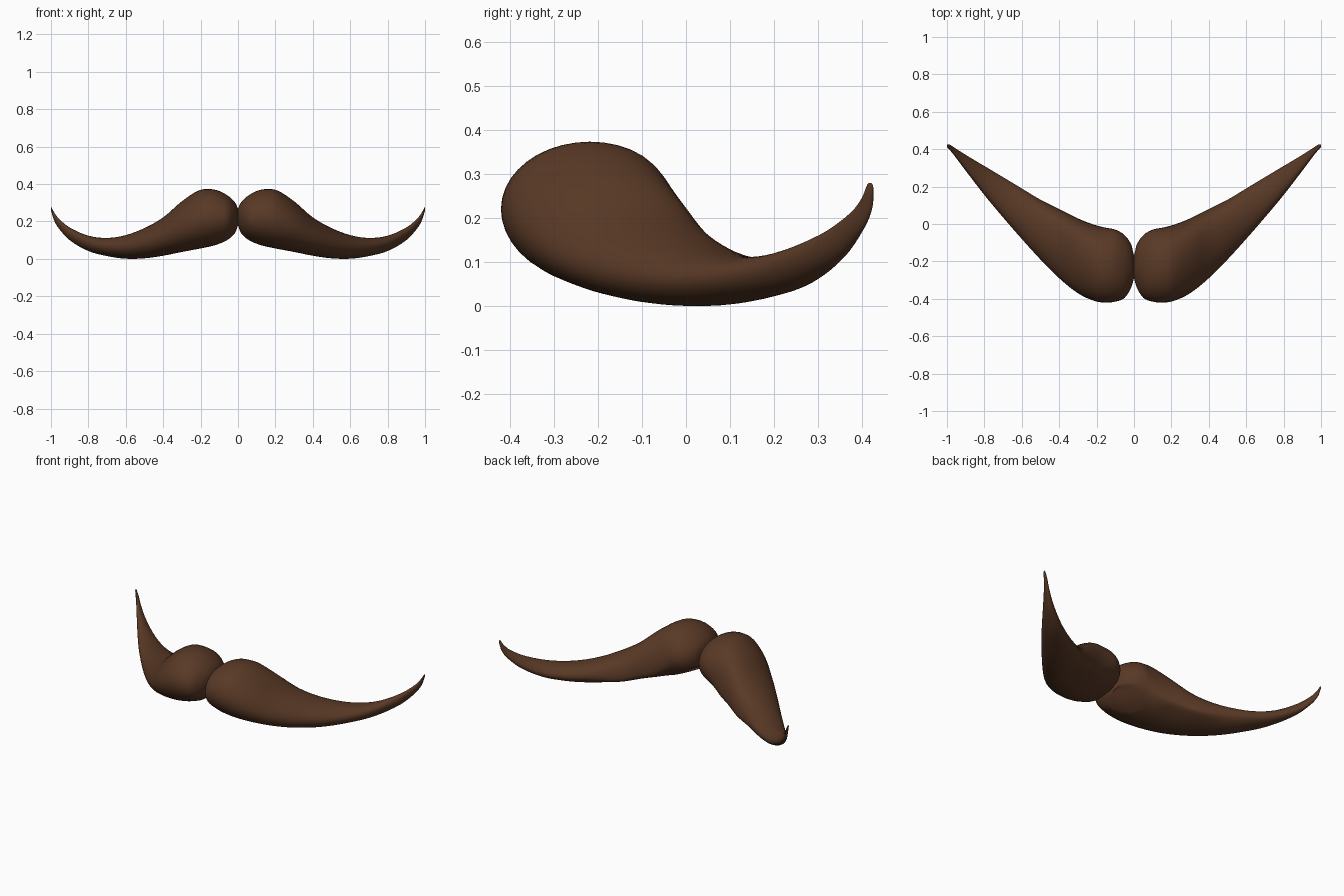
import bpy, bmesh, math
from mathutils import Vector

if "Cube" in bpy.data.objects:
    bpy.data.objects.remove(bpy.data.objects["Cube"])

# Brown hair colour
brown = bpy.data.materials.new("dark brown hair")
brown.diffuse_color = (0.10, 0.041, 0.019, 1)
brown.use_nodes = True
brown.node_tree.nodes["Principled BSDF"].inputs["Base Color"].default_value = brown.diffuse_color

# Stations along one wing: x, y front, y back, z bottom, z top
STATIONS = [
    (0.000, -0.29, -0.17, 0.180, 0.270),
    (0.015, -0.34, -0.11, 0.140, 0.300),
    (0.050, -0.395, -0.06, 0.102, 0.335),
    (0.100, -0.415, -0.03, 0.080, 0.363),
    (0.150, -0.420, -0.02, 0.066, 0.373),
    (0.210, -0.412, -0.005, 0.054, 0.366),
    (0.300, -0.370, 0.03, 0.037, 0.308),
    (0.400, -0.290, 0.08, 0.017, 0.222),
    (0.500, -0.190, 0.13, 0.003, 0.165),
    (0.600, -0.080, 0.19, 0.001, 0.127),
    (0.700, 0.035, 0.25, 0.015, 0.112),
    (0.800, 0.155, 0.31, 0.042, 0.124),
    (0.900, 0.285, 0.37, 0.100, 0.168),
    (0.960, 0.365, 0.408, 0.165, 0.217),
    (0.985, 0.395, 0.424, 0.210, 0.252),
    (1.000, 0.410, 0.425, 0.260, 0.280),
]
SIDES, STEPS = 40, 4


def smooth_stations(rows):
    """Catmull-Rom interpolation between the stations."""
    out = []
    for i in range(len(rows) - 1):
        p0, p1 = rows[max(i - 1, 0)], rows[i]
        p2, p3 = rows[i + 1], rows[min(i + 2, len(rows) - 1)]
        h = p2[0] - p1[0]
        for s in range(STEPS):
            t = s / STEPS
            row = [p1[0] + h * t]
            for a, b, c, d in zip(p0[1:], p1[1:], p2[1:], p3[1:]):
                m1 = (c - a) / (p2[0] - p0[0]) * h
                m2 = (d - b) / (p3[0] - p1[0]) * h
                row.append((2*t**3 - 3*t*t + 1) * b + (t**3 - 2*t*t + t) * m1
                           + (3*t*t - 2*t**3) * c + (t**3 - t*t) * m2)
            out.append(row)
    return out + [rows[-1]]


def ramp(x, a, b):
    t = min(1, max(0, (x - a) / (b - a)))
    return t * t * (3 - 2 * t)


def section(x, y0, y1, z0, z1):
    """Oval section whose back edge sags low near the inner lobe."""
    sag = ramp(x, 0.08, 0.26) * (1 - ramp(x, 0.38, 0.62))
    mid, half = (z0 + z1) / 2, (z1 - z0) / 2
    for k in range(SIDES):
        a = 2 * math.pi * k / SIDES
        c, s = math.cos(a), math.sin(a)
        m = mid - 0.5 * sag * half * max(0, c) ** 2
        if s < 0:
            if c > 0:
                s = -abs(s) ** (1 - 0.35 * sag)
            z = m + (m - z0) * s
        else:
            z = m + (z1 - m) * s
        yield x, (y0 + y1) / 2 + (y1 - y0) / 2 * c, z


def build_wing(name, side):
    bm = bmesh.new()
    rings = [[bm.verts.new((side * x, y, z)) for x, y, z in section(*row)]
             for row in smooth_stations(STATIONS)]
    for r, q in zip(rings, rings[1:]):
        for k in range(SIDES):
            n = (k + 1) % SIDES
            bm.faces.new((r[k], r[n], q[n], q[k]))
    bm.faces.new(rings[0])
    bm.faces.new(rings[-1])
    # Flat oval cut underneath, at the inner back
    geom = bm.verts[:] + bm.edges[:] + bm.faces[:]
    cut = bmesh.ops.bisect_plane(bm, geom=geom, plane_co=(side * 0.26, 0, 0.057),
                                 plane_no=Vector((-side * 0.5, 0.25, -0.8)).normalized(),
                                 clear_outer=True)
    rim = [e for e in cut["geom_cut"] if isinstance(e, bmesh.types.BMEdge)]
    bmesh.ops.holes_fill(bm, edges=rim, sides=0)
    bmesh.ops.recalc_face_normals(bm, faces=bm.faces)
    mesh = bpy.data.meshes.new(name)
    bm.to_mesh(mesh)
    bm.free()
    mesh.materials.append(brown)
    ob = bpy.data.objects.new(name, mesh)
    bpy.context.collection.objects.link(ob)
    bpy.ops.object.select_all(action='DESELECT')
    ob.select_set(True)
    bpy.context.view_layer.objects.active = ob
    bpy.ops.object.shade_smooth_by_angle(angle=math.radians(35))


# The two mirrored wings of the moustache
build_wing("moustache_right_wing", 1)
build_wing("moustache_left_wing", -1)
